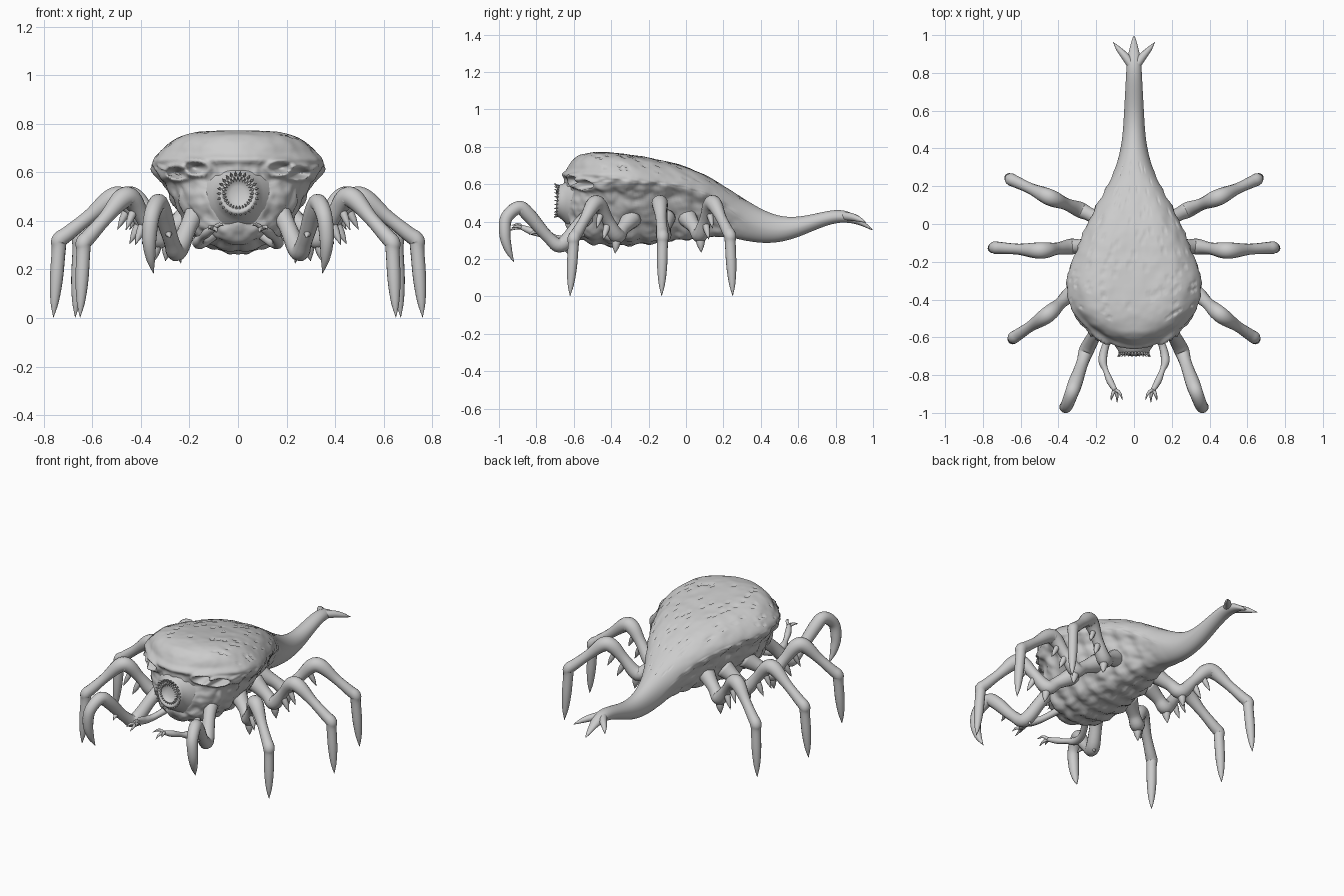
import bpy, bmesh, math, random
from mathutils import Vector, noise, kdtree

if "Cube" in bpy.data.objects:
    bpy.data.objects.remove(bpy.data.objects["Cube"])

random.seed(4)


def make_object(name, bm, mirror=False):
    bmesh.ops.recalc_face_normals(bm, faces=bm.faces)
    me = bpy.data.meshes.new(name)
    bm.to_mesh(me)
    bm.free()
    me.polygons.foreach_set("use_smooth", [True] * len(me.polygons))
    ob = bpy.data.objects.new(name, me)
    bpy.context.collection.objects.link(ob)
    if mirror:
        ob.modifiers.new("mirror", 'MIRROR').use_mirror_merge = False
    return ob


def skin_rings(bm, rings, cap_start=True, cap_end=True):
    vr = [[bm.verts.new(p) for p in r] for r in rings]
    n = len(vr[0])
    for a, b in zip(vr, vr[1:]):
        for i in range(n):
            bm.faces.new((a[i], a[(i + 1) % n], b[(i + 1) % n], b[i]))
    if cap_start:
        bm.faces.new(vr[0])
    if cap_end:
        bm.faces.new(vr[-1])


def spline(pts, steps):
    # Catmull-Rom through (x, y, z, radius) points
    P = [Vector(p) for p in pts]
    P = [2 * P[0] - P[1]] + P + [2 * P[-1] - P[-2]]
    out = []
    for i in range(1, len(P) - 2):
        a, b, c, d = P[i - 1:i + 3]
        for k in range(steps):
            t = k / steps
            out.append(0.5 * (2 * b + (c - a) * t + (2 * a - 5 * b + 4 * c - d) * t * t
                              + (3 * b - a - 3 * c + d) * t ** 3))
    return out + [P[-2]]


def tube(bm, pts, steps=6, sides=14):
    S = spline(pts, steps)
    C = [s.to_3d() for s in S]
    side, last, rings = None, None, []
    for i, s in enumerate(S):
        d = (C[min(i + 1, len(C) - 1)] - C[max(i - 1, 0)]).normalized()
        side = d.orthogonal() if side is None else last.rotation_difference(d) @ side
        side = (side - d * side.dot(d)).normalized()
        up, last, r = d.cross(side), d, max(s[3], 0.001)
        rings.append([C[i] + r * (side * math.cos(a) + up * math.sin(a))
                      for a in (2 * math.pi * k / sides for k in range(sides))])
    skin_rings(bm, rings)


# Body and tail: stations (y, half width, top z, rim z, bottom z, roundness)
stations = [
    (-.652, .09, .59, .55, .44, .5), (-.645, .20, .67, .59, .39, 0), (-.63, .30, .715, .625, .34, 0),
    (-.59, .35, .76, .635, .30, 0), (-.5, .365, .775, .64, .275, 0), (-.35, .365, .765, .63, .268, 0),
    (-.2, .33, .742, .62, .275, 0), (-.05, .275, .712, .605, .295, 0), (.08, .21, .665, .58, .315, .1),
    (.2, .142, .595, .52, .322, .5), (.3, .097, .53, .43, .30, .8), (.4, .07, .468, .375, .283, 1),
    (.5, .058, .427, .357, .287, 1), (.6, .053, .424, .37, .315, 1), (.7, .047, .445, .405, .36, 1),
    (.8, .042, .467, .43, .395, 1), (.87, .038, .457, .425, .395, 1), (.93, .024, .42, .402, .382, 1),
    (1.0, .004, .36, .355, .35, 1)]
section = [(0, 1), (.3, .99), (.58, .94), (.83, .58), (1, .02), (.95, -.1), (.84, -.2),
           (.72, -.45), (.6, -.68), (.45, -.89), (.24, -.98), (0, -1)]
rings = []
for y, w, zt, zr, zb, c in stations:
    half = []
    for i, (px, pz) in enumerate(section):
        a = math.pi / 2 * (1 - i / 4) if i < 5 else -math.pi / 2 * (i - 4) / 7
        px += (math.cos(a) - px) * c
        pz += (math.sin(a) - pz) * c
        x, z = px * w, zr + pz * ((zt - zr) if pz > 0 else (zr - zb))
        sweep = min(1, max(0, (-.15 - y) / .42))
        half.append(Vector((x, y + .18 * sweep * (abs(x) / .36) ** 1.6, z)))
    rings.append(half + [Vector((-p.x, p.y, p.z)) for p in half[-2:0:-1]])
bm = bmesh.new()
skin_rings(bm, rings)
cage = make_object("body_and_tail", bm)
cage.modifiers.new("smooth", 'SUBSURF').levels = 3
me = bpy.data.meshes.new_from_object(cage.evaluated_get(bpy.context.evaluated_depsgraph_get()))
cage.modifiers.clear()
cage.data = me

# Sculpted detail: lumps, belly folds, brow, eye sockets and back pits
moves = []
for v in me.vertices:
    p, n = v.co.copy(), v.normal.copy()
    fade = min(1, max(0, (.35 - p.y) / .3))
    q = Vector((abs(p.x), p.y, p.z))
    under = 1 if n.z < .1 else .3
    d = n * fade * under * (.014 * noise.noise(q * 14) + .007 * noise.noise(q * 30))
    if n.z < -.2:
        d += n * fade * .005 * math.sin(p.y * 62 + 4 * p.z)
    if p.y < -.3 and n.y < -.05:
        d.y -= .022 * math.exp(-((p.z - .652) / .018) ** 2)
        for ex, ez in ((.178, .617), (.253, .597)):
            r = ((q.x - ex) / .034) ** 2 + ((p.z - ez) / .019) ** 2
            d.y += .075 * math.exp(-r * 1.3) - .03 * math.exp(-(math.sqrt(r) - 1.5) ** 2 * 3)
    moves.append(d)
for v, d in zip(me.vertices, moves):
    v.co += d
back = [v.index for v in me.vertices if v.normal.z > .6 and -.5 < v.co.y < .35]
for i in random.sample(back, 90):
    me.vertices[i].co.z -= .014

# Mouth: funnel with thick lip, and a ring of teeth
bm = bmesh.new()
profile = [(.14, -.60), (.105, -.64), (.085, -.668), (.08, -.684), (.07, -.69), (.06, -.682),
           (.054, -.668), (.03, -.657), (.004, -.655)]
skin_rings(bm, [[Vector((r * math.cos(a), y + .12 * r * math.sin(a), .512 + 1.06 * r * math.sin(a)))
                 for a in (2 * math.pi * k / 40 for k in range(40))] for r, y in profile],
           cap_start=False)
make_object("mouth", bm)
bm = bmesh.new()
for k in range(26):
    a = 2 * math.pi * k / 26
    for r0, r1, y1 in ((.073, .088, -.705), (.064, .047, -.695)):
        tube(bm, [(r * math.cos(a), y, .512 + 1.06 * r * math.sin(a), t)
                  for r, y, t in ((r0, -.68, .007), (r1, y1, .001))], 2, 6)
make_object("teeth", bm)

# Walking legs: hip, lower joint, knee, shin, foot tip
legs = {
    "front_leg": [(.20, -.29, .42), (.335, -.37, .325), (.455, -.48, .515), (.635, -.60, .31), (.65, -.62, .003)],
    "middle_leg": [(.19, -.11, .42), (.335, -.12, .33), (.49, -.142, .515), (.735, -.125, .32), (.76, -.13, .003)],
    "back_leg": [(.13, .00, .43), (.285, .075, .33), (.445, .14, .515), (.65, .235, .325), (.67, .25, .003)]}
for name, pts in legs.items():
    hip, low, knee, shin, tip = map(Vector, pts)
    bm = bmesh.new()
    tube(bm, [(*p, r) for p, r in (
        (hip, .055), (hip.lerp(low, .6), .036), (low, .042), (low.lerp(knee, .45), .032),
        (low.lerp(knee, .85), .042), (knee.lerp(shin, .12), .042), (knee.lerp(shin, .5), .029),
        (knee.lerp(shin, .85), .031), (shin, .033), (shin.lerp(tip, .12), .029),
        (shin.lerp(tip, .5), .027), (shin.lerp(tip, .8), .017), (tip, .001))])
    # Spurs under the thigh
    out = Vector((tip.x - hip.x, tip.y - hip.y, 0)).normalized()
    for base, reach, drop, r in ((low, .015, -.095, .026), (low.lerp(knee, .4), .05, -.10, .02),
                                 (low.lerp(knee, .72), .05, -.10, .018)):
        end = base + out * reach + Vector((0, 0, drop))
        tube(bm, [(*base, r), (*base.lerp(end, .55), r * .8), (*end, .001)], 3, 8)
    make_object(name, bm, True)

# Hooked fore claws
bm = bmesh.new()
tube(bm, [(.16, -.48, .46, .05), (.20, -.57, .385, .036), (.25, -.665, .275, .04), (.275, -.74, .32, .032),
          (.31, -.84, .435, .038), (.33, -.895, .475, .036), (.355, -.96, .42, .033),
          (.365, -.968, .33, .03), (.36, -.95, .25, .02), (.348, -.92, .183, .001)])
for a, b in (((.25, -.66, .29), (.235, -.63, .225)), ((.29, -.78, .36), (.28, -.84, .33))):
    tube(bm, [(*a, .024), (*b, .001)], 4, 8)
make_object("fore_claw", bm, True)

# Small grasping arms with three fingers
bm = bmesh.new()
tube(bm, [(.09, -.53, .35, .022), (.14, -.62, .31, .019), (.16, -.68, .305, .022), (.165, -.73, .315, .023),
          (.15, -.775, .33, .015), (.128, -.83, .35, .019), (.10, -.88, .37, .013)], 5, 10)
for mid, end in (((.075, -.895, .385), (.06, -.932, .38)), ((.09, -.91, .365), (.09, -.945, .35)),
                 ((.115, -.905, .375), (.122, -.935, .365))):
    tube(bm, [(.102, -.875, .368, .01), (*mid, .008), (*end, .001)], 4, 8)
make_object("grasping_arm", bm, True)

# Side prongs of the tail fork
bm = bmesh.new()
tube(bm, [(.005, .83, .432, .024), (.045, .885, .425, .021), (.08, .925, .412, .014), (.11, .962, .395, .001)], 5, 10)
make_object("tail_prong", bm, True)
